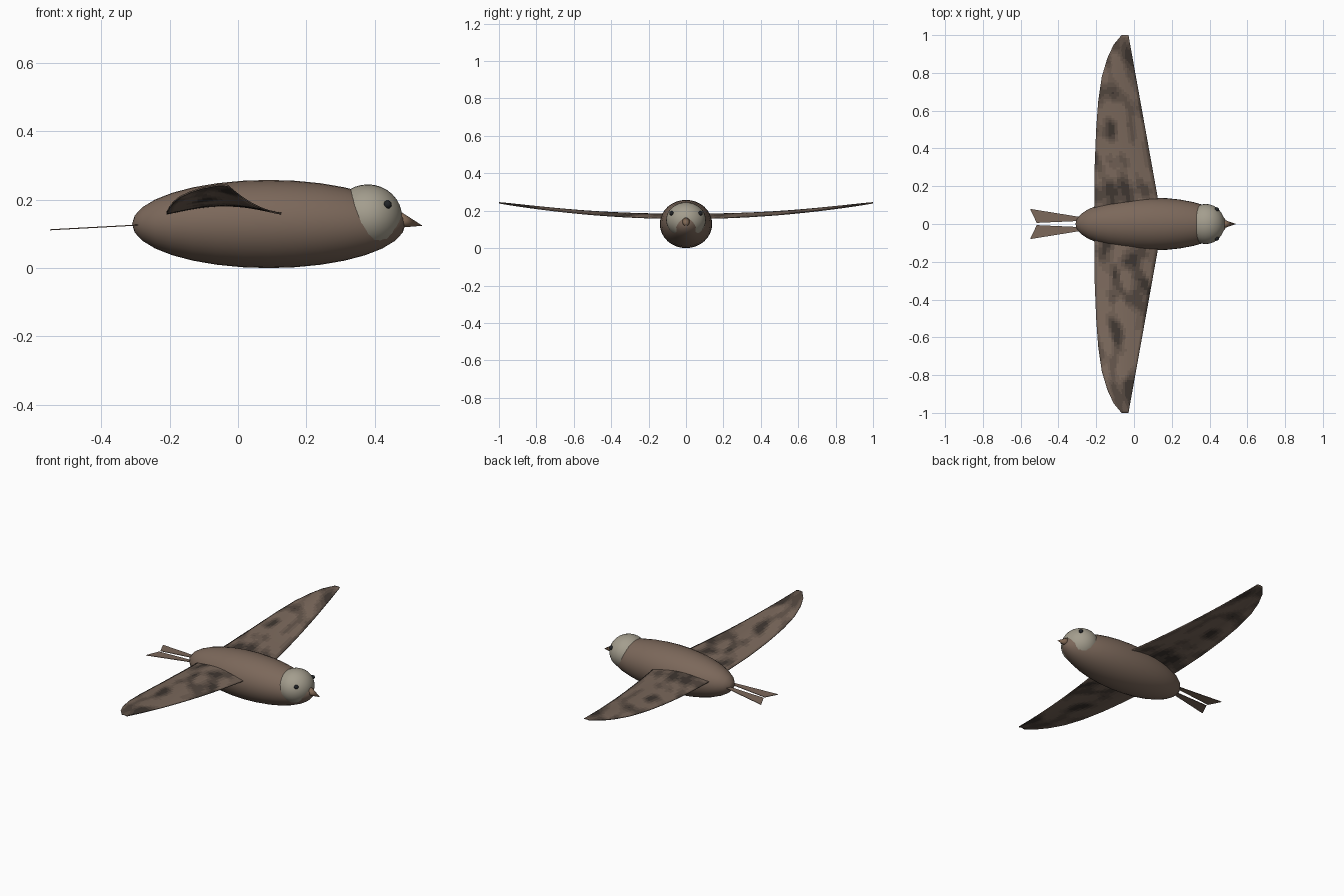
import bpy, bmesh, math
from mathutils import Vector, noise

if "Cube" in bpy.data.objects:
    bpy.data.objects.remove(bpy.data.objects["Cube"])


def material(name, rgb):
    m = bpy.data.materials.new(name)
    m.diffuse_color = (*rgb, 1)
    m.use_nodes = True
    m.node_tree.nodes["Principled BSDF"].inputs["Base Color"].default_value = m.diffuse_color
    return m


BROWN = material("brown", (0.20, 0.138, 0.103))
CREAM = material("cream", (0.37, 0.34, 0.27))
BLACK = material("black", (0.015, 0.017, 0.02))
BEAK = material("beak_brown", (0.22, 0.14, 0.09))
DARK = (0.05, 0.038, 0.031)
LIGHT = (0.20, 0.142, 0.108)
SHADES = [material(f"feather_{i}", [d + (l - d) * i / 4 for d, l in zip(DARK, LIGHT)])
          for i in range(5)]


def ellipsoid(name, centre, radii, mat, seg=32, rings=16):
    # poles lie along x
    bm = bmesh.new()
    bmesh.ops.create_uvsphere(bm, u_segments=seg, v_segments=rings, radius=1)
    for v in bm.verts:
        x, y, z = v.co
        v.co = (z * radii[0] + centre[0], y * radii[1] + centre[1], -x * radii[2] + centre[2])
    return finish(name, bm, [mat])


def finish(name, bm, mats, smooth=True):
    bmesh.ops.recalc_face_normals(bm, faces=bm.faces) if len(mats) == 1 else None
    for f in bm.faces:
        f.smooth = smooth
    me = bpy.data.meshes.new(name)
    bm.to_mesh(me)
    bm.free()
    for m in mats:
        me.materials.append(m)
    ob = bpy.data.objects.new(name, me)
    bpy.context.collection.objects.link(ob)
    return ob


def thicken(ob, t):
    mod = ob.modifiers.new("thickness", "SOLIDIFY")
    mod.thickness = t
    mod.offset = 0


# body and head
ellipsoid("body", (0.09, 0, 0.129), (0.4, 0.14, 0.129), BROWN)
ellipsoid("head", (0.38, 0, 0.15), (0.1, 0.106, 0.095), CREAM)

# beak, tilted slightly down
base, tip = Vector((0.455, 0, 0.145)), Vector((0.54, 0, 0.124))
axis = tip - base
bm = bmesh.new()
bmesh.ops.create_cone(bm, cap_ends=True, segments=12, radius1=0.03, radius2=0,
                      depth=axis.length)
rot = axis.to_track_quat("Z", "Y")
for v in bm.verts:
    v.co = rot @ v.co + (base + tip) / 2
finish("beak", bm, [BEAK])

# trailing edge of the wing as (span y, x)
TRAIL = [(0.0, -0.21), (0.3, -0.208), (0.5, -0.2), (0.65, -0.189), (0.78, -0.17),
         (0.88, -0.14), (0.95, -0.107), (1.0, -0.065)]


def trail_x(y):
    for (y0, x0), (y1, x1) in zip(TRAIL, TRAIL[1:]):
        if y <= y1:
            return x0 + (x1 - x0) * (y - y0) / (y1 - y0)
    return TRAIL[-1][1]


def wing(name, side):
    # mottled, slightly cambered sheet sweeping up towards the tip
    bm = bmesh.new()
    spans, chords, rows = 76, 16, []
    for i in range(spans + 1):
        y = 0.05 + 0.95 * i / spans
        front, back = 0.125 - 0.18 * (y - 0.14), trail_x(y)
        row = []
        for j in range(chords + 1):
            t = j / chords
            x = back + (front - back) * t
            camber = 0.07 * (front - back) * math.sin(math.pi * t)
            row.append(bm.verts.new((x, side * y, 0.158 + 0.083 * y * y + camber)))
        rows.append(row)
    for r0, r1 in zip(rows, rows[1:]):
        for j in range(chords):
            quad = [r0[j], r0[j + 1], r1[j + 1], r1[j]]
            f = bm.faces.new(quad if side > 0 else quad[::-1])
            c = f.calc_center_median()
            n = noise.noise(Vector((c.x * 16, c.y * 9 + c.x * 6, 3.7)))
            shade = 2.8 + 5.5 * n - 1.2 * abs(c.y) ** 4
            f.material_index = max(0, min(4, round(shade)))
    thicken(finish(name, bm, SHADES), 0.005)


# paired parts
for label, s in (("left", 1), ("right", -1)):
    wing(label + "_wing", s)
    ellipsoid(label + "_eye", (0.438, s * 0.077, 0.186), (0.012,) * 3, BLACK, 16, 8)
    # tail prong
    bm = bmesh.new()
    outline = [(-0.29, 0.038, 0.126), (-0.29, 0.016, 0.126),
               (-0.515, 0.006, 0.114), (-0.55, 0.08, 0.112)]
    bm.faces.new([bm.verts.new((x, s * y, z)) for x, y, z in outline])
    thicken(finish(label + "_tail_feather", bm, [BROWN], False), 0.003)
